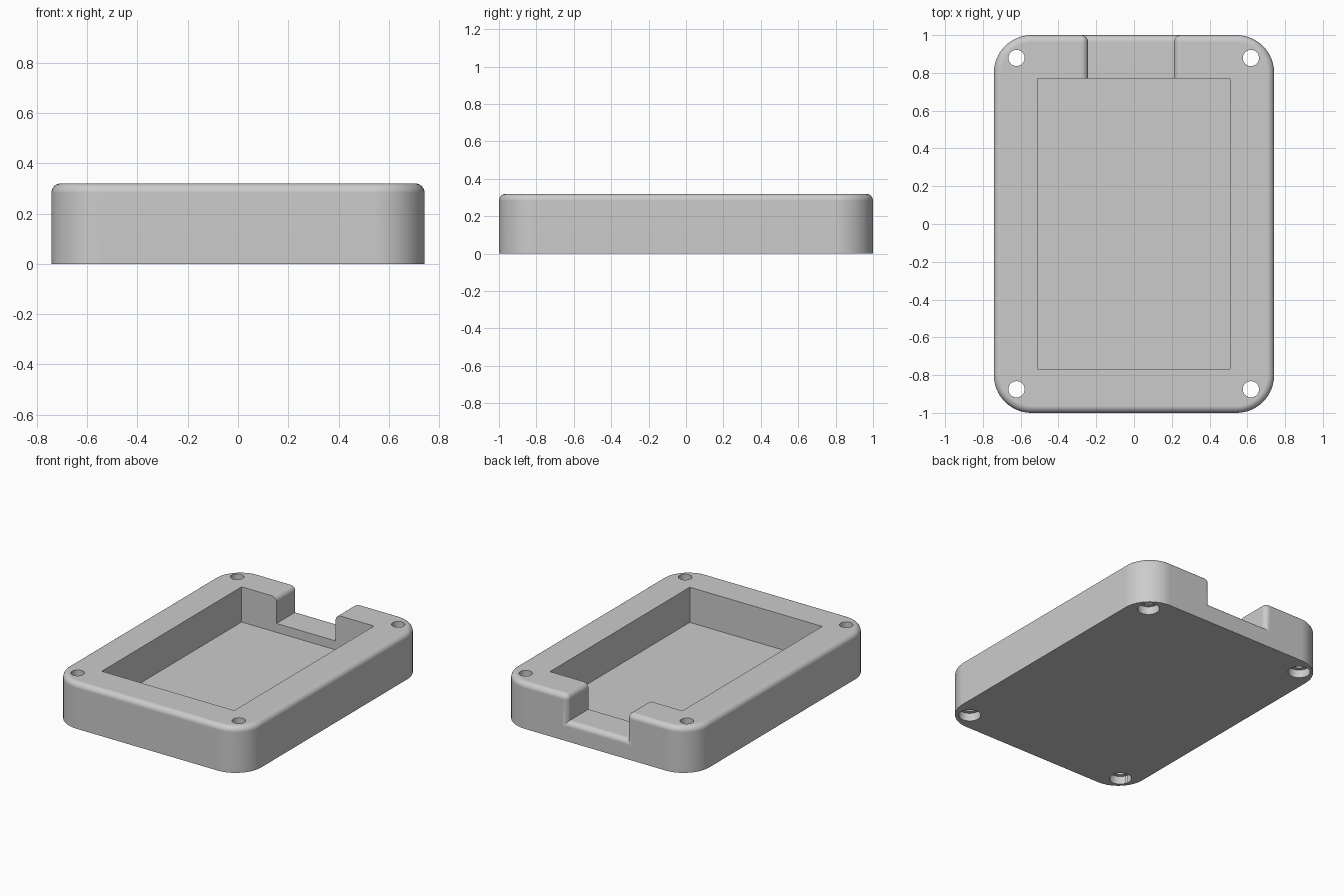
import bpy, bmesh
from math import pi, cos, sin
from mathutils import Matrix, Vector

old = bpy.data.objects.get("Cube")
if old:
    bpy.data.objects.remove(old, do_unlink=True)

HALF_X, HALF_Y, HEIGHT = 0.742, 1.0, 0.32
CORNER, FILLET = 0.2, 0.037
POCKET_FLOOR, NOTCH_FLOOR = 0.075, 0.137

gray = bpy.data.materials.new("light_gray")
gray.use_nodes = True
gray.diffuse_color = (0.6, 0.6, 0.6, 1)
gray.node_tree.nodes["Principled BSDF"].inputs["Base Color"].default_value = (0.6, 0.6, 0.6, 1)


def to_object(name, bm):
    mesh = bpy.data.meshes.new(name)
    bm.to_mesh(mesh)
    bm.free()
    mesh.materials.append(gray)
    obj = bpy.data.objects.new(name, mesh)
    bpy.context.collection.objects.link(obj)
    return obj


def box(name, low, high):
    low, high = Vector(low), Vector(high)
    bm = bmesh.new()
    place = Matrix.Translation((low + high) / 2) @ Matrix.Diagonal((high - low).to_4d())
    bmesh.ops.create_cube(bm, size=1, matrix=place)
    return to_object(name, bm)


def cylinder(name, x, y, radius, low, high):
    bm = bmesh.new()
    bmesh.ops.create_cone(bm, cap_ends=True, segments=32, radius1=radius, radius2=radius,
                          depth=high - low, matrix=Matrix.Translation((x, y, (low + high) / 2)))
    return to_object(name, bm)


def cut(obj, cutter):
    cutter.hide_render = True
    mod = obj.modifiers.new("cut", 'BOOLEAN')
    mod.operation, mod.solver, mod.object = 'DIFFERENCE', 'EXACT', cutter
    bpy.context.view_layer.objects.active = obj
    bpy.ops.object.modifier_apply(modifier=mod.name)
    bpy.data.objects.remove(cutter, do_unlink=True)


# Tray body: extruded rounded rectangle
STEPS = 16
outline = []
for quarter, (sx, sy) in enumerate([(1, 1), (-1, 1), (-1, -1), (1, -1)]):
    for i in range(STEPS + 1):
        a = (quarter + i / STEPS) * pi / 2
        outline.append((sx * (HALF_X - CORNER) + CORNER * cos(a),
                        sy * (HALF_Y - CORNER) + CORNER * sin(a), 0))
bm = bmesh.new()
base = bm.faces.new([bm.verts.new(p) for p in outline])
top = bmesh.ops.extrude_face_region(bm, geom=[base], use_keep_orig=True)["geom"]
bmesh.ops.translate(bm, verts=[v for v in top if isinstance(v, bmesh.types.BMVert)],
                    vec=(0, 0, HEIGHT))
bmesh.ops.recalc_face_normals(bm, faces=bm.faces)
tray = to_object("tray_body", bm)

# Notch through the back wall
cut(tray, box("notch_cutter", (-0.243, 0.5, NOTCH_FLOOR), (0.212, 1.2, 0.5)))

# Fillet every outer edge except the bottom rim
bm = bmesh.new()
bm.from_mesh(tray.data)
bmesh.ops.recalc_face_normals(bm, faces=bm.faces)
edges = [e for e in bm.edges
         if len(e.link_faces) == 2 and e.calc_face_angle_signed() > 0.6
         and max(v.co.z for v in e.verts) > 0.01]
bmesh.ops.bevel(bm, geom=edges, offset=FILLET, offset_type='OFFSET', segments=6,
                profile=0.5, affect='EDGES', clamp_overlap=False)
bm.to_mesh(tray.data)
bm.free()

# Pocket
cut(tray, box("pocket_cutter", (-0.512, -0.767, POCKET_FLOOR), (0.508, 0.771, 0.5)))

# Corner screw holes, counterbored from below
for x in (-0.622, 0.619):
    for y in (-0.875, 0.879):
        cut(tray, cylinder("hole_cutter", x, y, 0.043, -0.1, 0.5))
        cut(tray, cylinder("counterbore_cutter", x, y, 0.07, -0.1, 0.055))

# Smooth fillets, flat faces
bpy.ops.object.select_all(action='DESELECT')
tray.select_set(True)
bpy.context.view_layer.objects.active = tray
bpy.ops.object.shade_smooth_by_angle(angle=pi / 6)
weighted = tray.modifiers.new("weighted_normals", 'WEIGHTED_NORMAL')
weighted.keep_sharp = True
